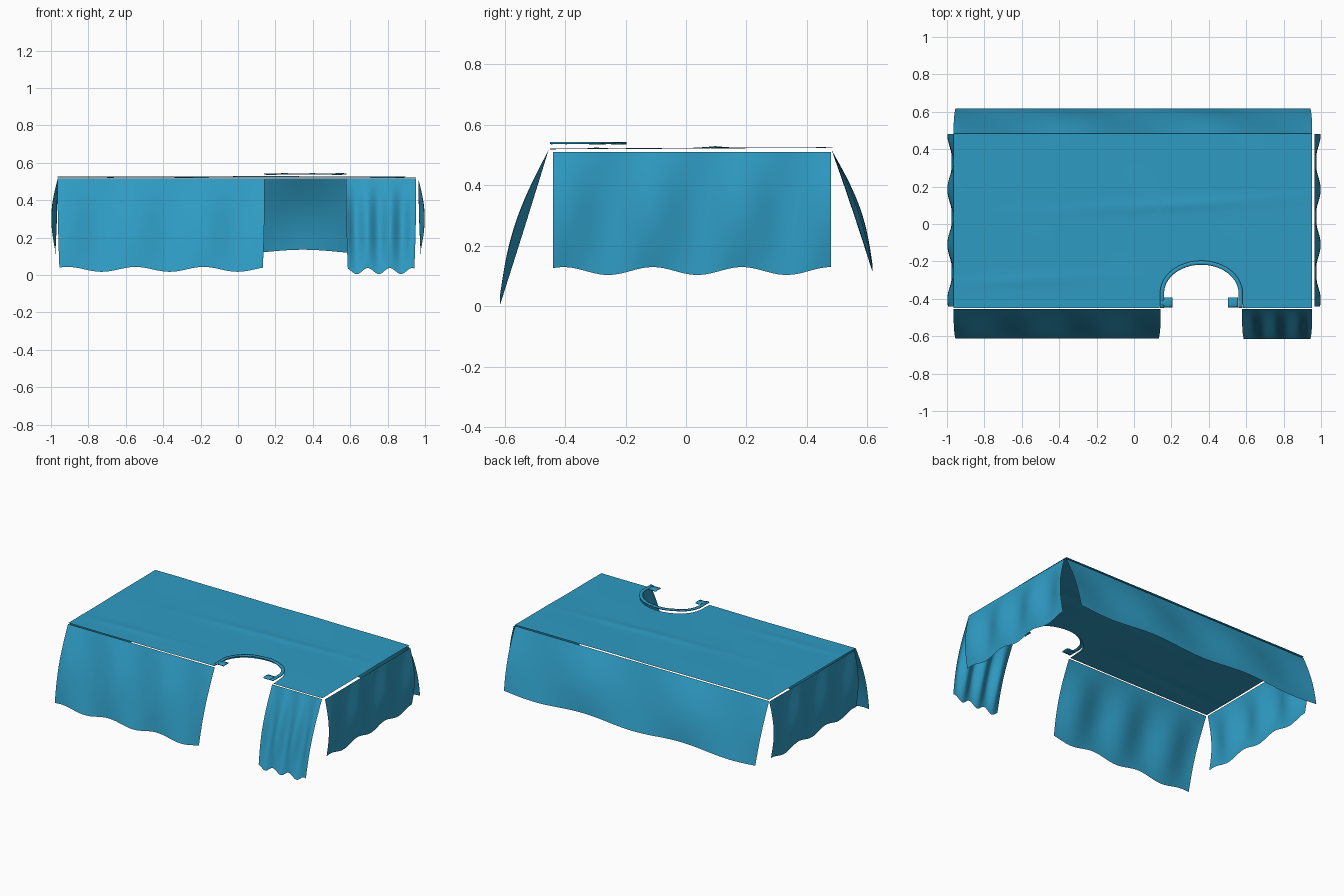
import bpy, bmesh
from math import sin, cos, pi, exp

if "Cube" in bpy.data.objects:
    bpy.data.objects.remove(bpy.data.objects["Cube"])

mat = bpy.data.materials.new("blue_cloth")
mat.diffuse_color = (0.028, 0.33, 0.55, 1)
mat.use_nodes = True
mat.node_tree.nodes["Principled BSDF"].inputs["Base Color"].default_value = mat.diffuse_color


def sheet(name, f, us, nv, thick=0):
    """Skin a grid of points f(u, v) over the list us and nv even steps of v."""
    bm = bmesh.new()
    rows = [[bm.verts.new(f(u, j / nv)) for j in range(nv + 1)] for u in us]
    for a, b in zip(rows, rows[1:]):
        for j in range(nv):
            bm.faces.new((a[j], b[j], b[j + 1], a[j + 1])).smooth = True
    me = bpy.data.meshes.new(name)
    bm.to_mesh(me)
    bm.free()
    me.materials.append(mat)
    ob = bpy.data.objects.new(name, me)
    bpy.context.collection.objects.link(ob)
    if thick:
        mod = ob.modifiers.new("thickness", 'SOLIDIFY')
        mod.thickness = thick
        mod.offset = 0
    return ob


def steps(a, b, n):
    return [a + (b - a) * i / n for i in range(n + 1)]


X0, X1, Y0, Y1 = -0.965, 0.953, -0.45, 0.485
CX, AX, CY, BY = 0.36, 0.217, -0.37, 0.17      # arch notch: centre and radii


def top_z(x, y):
    z = 0.523 + 0.006 * y + 0.0012 * sin(9 * x + 5 * y) * cos(7 * y - 3 * x)
    z += 0.005 * exp(-((y - 0.09 - 0.05 * x) / 0.03) ** 2) * exp(-(x - 0.2) ** 2 / 0.3)
    return z + 0.004 * exp(-((y + 0.28 - 0.04 * x) / 0.03) ** 2) * exp(-(x + 0.6) ** 2 / 0.1)


# Top sheet: columns running back from the front edge, which dips around the notch
arch = [(CX - AX * cos(t), CY + BY * sin(t)) for t in steps(0, pi, 40)]
front = ([(x, Y0) for x in steps(X0, 0.137, 44)] + arch
         + [(x, Y0) for x in steps(0.583, X1, 16)])


def top_point(p, v):
    y = p[1] + (Y1 - p[1]) * v
    return p[0], y, top_z(p[0], y)


sheet("top_sheet", top_point, front, 48)


# Hanging front and back panels
def hanging(name, xa, xb, side, y_top, y_low, z_low, z_wave, fold, period, phase, n):
    def f(u, v):
        x = xa + (xb - xa) * u
        w = cos(2 * pi * (x - phase) / period)
        low = z_low + z_wave * w
        y = y_top + (y_low - y_top) * v + sin(pi * v) * (0.014 + fold * w)
        x += (0.5 - u) * 0.02 * v * v
        return x, side * y, 0.516 + (low - 0.516) * v
    us = steps(0, 1, n)
    sheet(name, f, us if side < 0 else us[::-1], 24)


hanging("front_left_panel", X0, 0.143, -1, 0.455, 0.612, 0.03, 0.013, 0.012, 0.37, -0.55, 64)
hanging("front_right_panel", 0.577, X1, -1, 0.455, 0.615, 0.021, 0.016, 0.015, 0.125, 0.69, 64)
hanging("back_panel", X0, X1, 1, 0.482, 0.617, 0.124, 0.011, 0.012, 0.75, 0.35, 96)


# Side panels, rippled outward in four folds
for name, s in (("left_side_panel", -1), ("right_side_panel", 1)):
    def side_point(y, v, s=s):
        ripple = cos(2 * pi * (y - 0.185) / 0.295)
        low = 0.117 + 0.013 * ripple
        x = 0.965 + 0.012 * v + sin(pi * v) * (0.012 + 0.015 * ripple)
        return s * x, y, 0.511 + (low - 0.511) * v
    ys = steps(-0.44, 0.48, 72)
    sheet(name, side_point, ys if s > 0 else ys[::-1], 20)


# Raised trim band following the notch, with straight ends to the front edge
path = ([(-1, 0, y) for y in steps(Y0, CY - 0.01, 4)]
        + [(-cos(t), sin(t), CY) for t in steps(0, pi, 48)]
        + [(1, 0, y) for y in steps(CY - 0.01, Y0, 4)])


def trim_point(p, v):
    k = 0.022 * v
    return (CX + p[0] * (AX + 0.004 - k), p[2] + p[1] * (BY + 0.004 - k),
            0.540 + 0.001 * sin(9 * p[0]))


sheet("notch_trim", trim_point, path, 2, 0.006)

# Fastening tabs at the two ends of the trim
for name, xa, xb in (("left_tab", 0.15, 0.205), ("right_tab", 0.503, 0.557)):
    sheet(name, lambda x, v: (x, -0.446 + 0.053 * v, 0.538 + 0.003 * sin(pi * v)),
          steps(xa, xb, 4), 4, 0.005)
